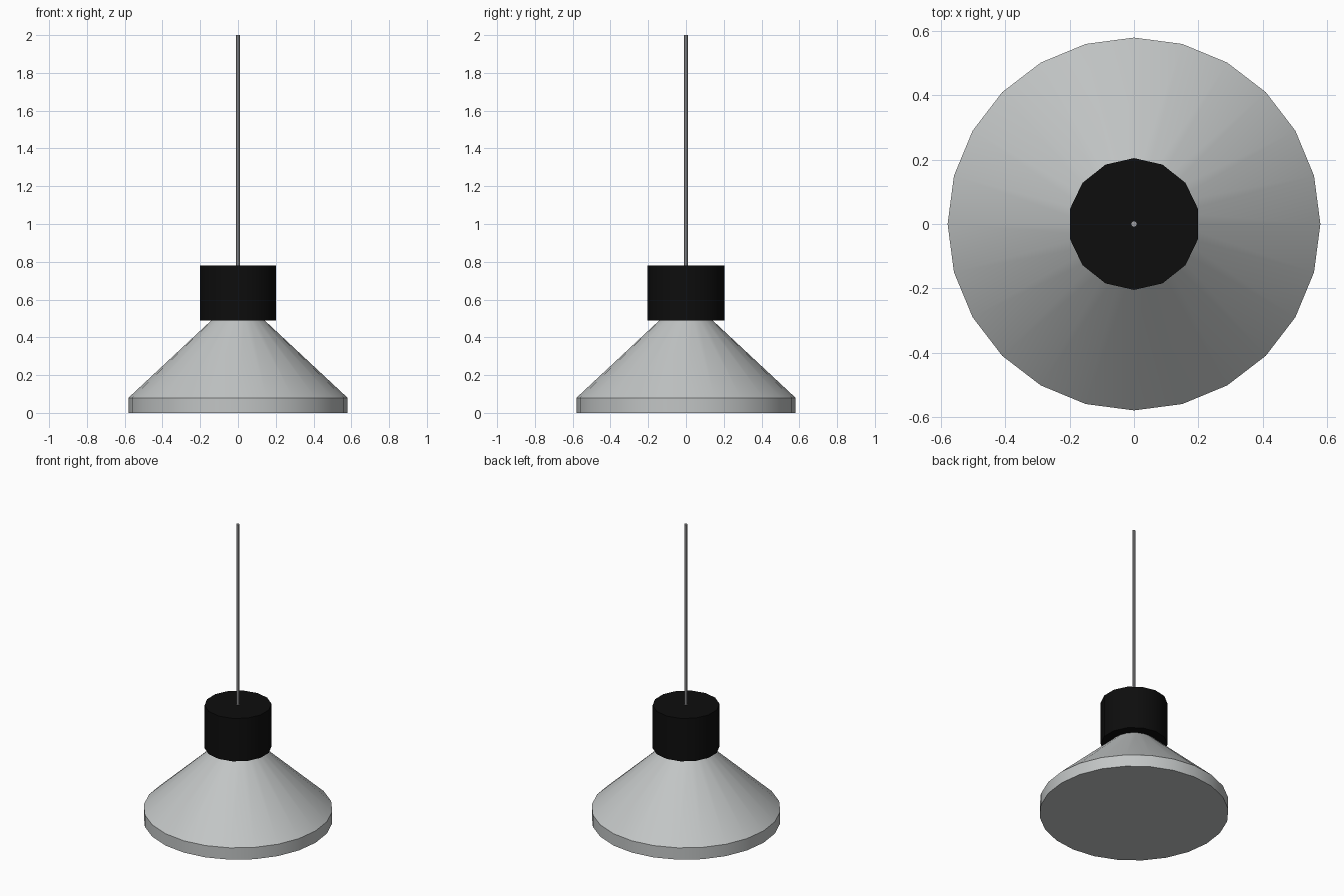
import bpy
import bmesh
import math

default = bpy.data.objects.get("Cube")
if default:
    bpy.data.objects.remove(default, do_unlink=True)


def make_material(name, color):
    mat = bpy.data.materials.new(name)
    mat.use_nodes = True
    mat.diffuse_color = color
    bsdf = next(n for n in mat.node_tree.nodes if n.type == 'BSDF_PRINCIPLED')
    bsdf.inputs["Base Color"].default_value = color
    return mat


def make_turned(name, profile, sides, mat):
    """Turn (radius, height) points around z, closing both ends with flat caps."""
    bm = bmesh.new()
    rings = []
    for radius, z in profile:
        angles = [math.pi / 2 + math.tau * i / sides for i in range(sides)]
        rings.append([bm.verts.new((radius * math.cos(a), radius * math.sin(a), z))
                      for a in angles])
    for low, high in zip(rings, rings[1:]):
        for i in range(sides):
            j = (i + 1) % sides
            bm.faces.new((low[i], low[j], high[j], high[i]))
    bm.faces.new(rings[0][::-1])
    bm.faces.new(rings[-1])
    mesh = bpy.data.meshes.new(name)
    bm.to_mesh(mesh)
    bm.free()
    mesh.materials.append(mat)
    obj = bpy.data.objects.new(name, mesh)
    bpy.context.collection.objects.link(obj)
    bpy.ops.object.select_all(action='DESELECT')
    obj.select_set(True)
    bpy.context.view_layer.objects.active = obj
    bpy.ops.object.shade_smooth_by_angle(angle=math.radians(35))
    return obj


light_grey = make_material("light grey", (0.54, 0.56, 0.56, 1))
black = make_material("black", (0.004, 0.004, 0.004, 1))
steel_grey = make_material("steel grey", (0.35, 0.35, 0.36, 1))

# Conical shade with an upright rim and closed underside
make_turned("lamp_shade", [(0.58, 0), (0.58, 0.08), (0.13, 0.5)], 24, light_grey)

# Socket housing on top of the shade
make_turned("socket_housing", [(0.205, 0.49), (0.205, 0.78)], 14, black)

# Thin hanging rod
make_turned("hanging_rod", [(0.01, 0.77), (0.01, 2)], 8, steel_grey)
